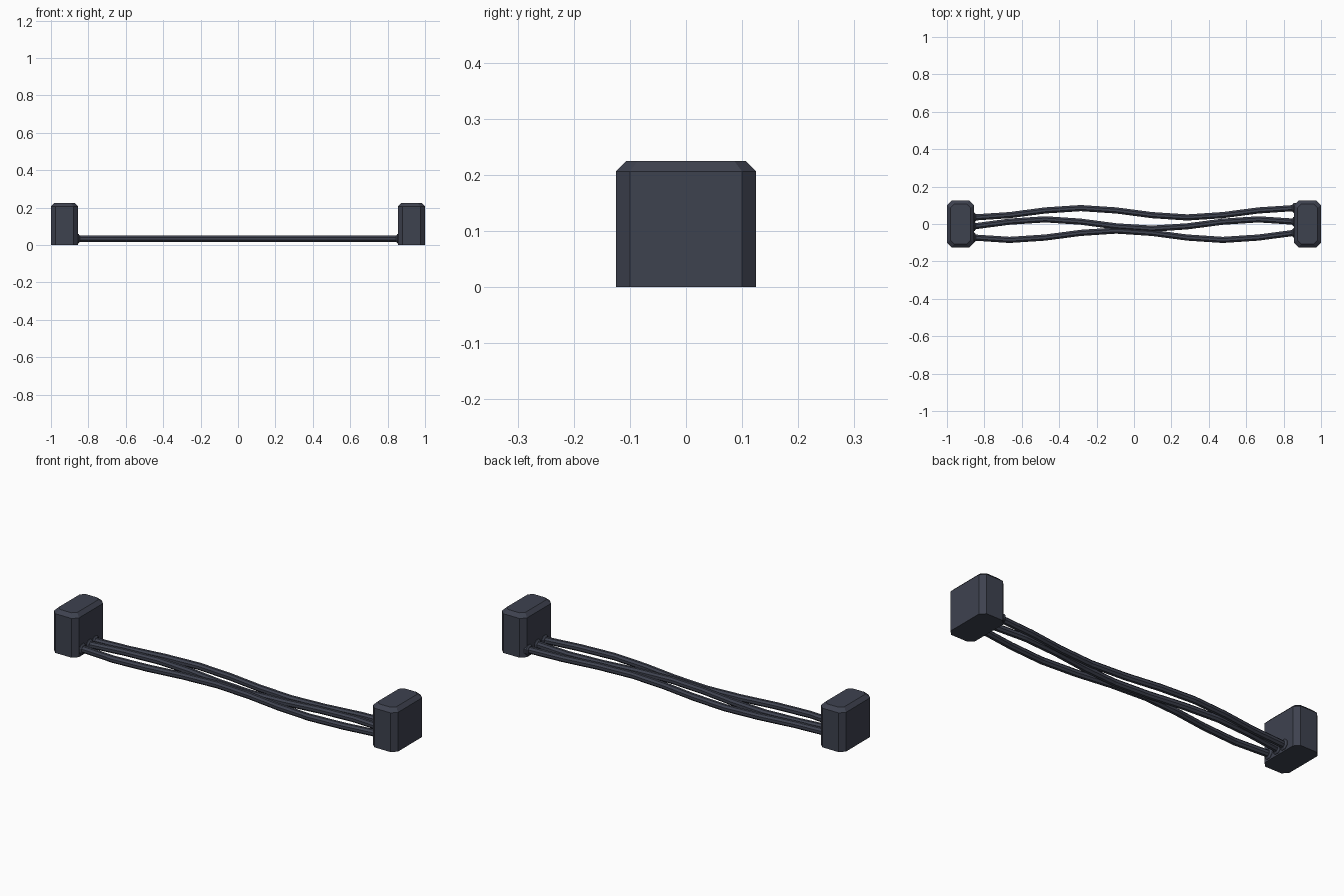
import bpy, bmesh, math
from mathutils import Vector, Matrix

if "Cube" in bpy.data.objects:
    bpy.data.objects.remove(bpy.data.objects["Cube"])

slate = bpy.data.materials.new("dark_slate")
slate.diffuse_color = (0.048, 0.054, 0.078, 1)
slate.use_nodes = True
slate.node_tree.nodes["Principled BSDF"].inputs["Base Color"].default_value = slate.diffuse_color


def finish(bm, name):
    bmesh.ops.recalc_face_normals(bm, faces=bm.faces)
    me = bpy.data.meshes.new(name)
    bm.to_mesh(me)
    bm.free()
    ob = bpy.data.objects.new(name, me)
    bpy.context.collection.objects.link(ob)
    me.materials.append(slate)
    return ob


def loft(bm, rings):
    # skin a list of closed rings and cap both ends
    vs = [[bm.verts.new(p) for p in r] for r in rings]
    for a, b in zip(vs, vs[1:]):
        for i in range(len(a)):
            j = (i + 1) % len(a)
            bm.faces.new((a[i], a[j], b[j], b[i]))
    bm.faces.new(vs[0])
    bm.faces.new(vs[-1])


def octagon(cx, hx, hy, c, z):
    pts = [(hx, hy - c), (hx - c, hy), (c - hx, hy), (-hx, hy - c),
           (-hx, c - hy), (c - hx, -hy), (hx - c, -hy), (hx, c - hy)]
    return [(cx + x, y, z) for x, y in pts]


def tube_ring(x, y, r, n=8):
    return [(x, y + r * math.cos(math.tau * (i + 0.5) / n),
             CABLE_Z + r * math.sin(math.tau * (i + 0.5) / n)) for i in range(n)]


CABLE_Z = 0.034
R = 0.0178
INNER = 0.855

# end blocks with chamfered corners and top
for side, name in ((-1, "left_end_block"), (1, "right_end_block")):
    cx = side * 0.9275
    bm = bmesh.new()
    loft(bm, [octagon(cx, 0.0725, 0.125, 0.025, 0),
              octagon(cx, 0.0725, 0.125, 0.025, 0.206),
              octagon(cx, 0.0535, 0.106, 0.02, 0.225)])
    finish(bm, name)

# three wavy cables with small collars where they enter the blocks
PERIOD = 1.14
for k, (centre, peak) in enumerate(((0.06, -0.285), (0.0, -0.475), (-0.06, -0.095))):
    def path_y(x):
        return centre + 0.025 * math.cos(math.tau * (x - peak) / PERIOD)

    xs = [-INNER + 0.19 * i for i in range(10)]
    rings = [tube_ring(x, path_y(x), R) for x in xs]
    bm = bmesh.new()
    loft(bm, rings)
    finish(bm, f"cable_{k + 1}")
    for side, label in ((-1, "left"), (1, "right")):
        y = path_y(side * INNER)
        bm = bmesh.new()
        loft(bm, [tube_ring(side * 0.865, y, 0.029),
                  tube_ring(side * 0.853, y, 0.028),
                  tube_ring(side * 0.846, y, 0.019)])
        finish(bm, f"{label}_cable_collar_{k + 1}")
